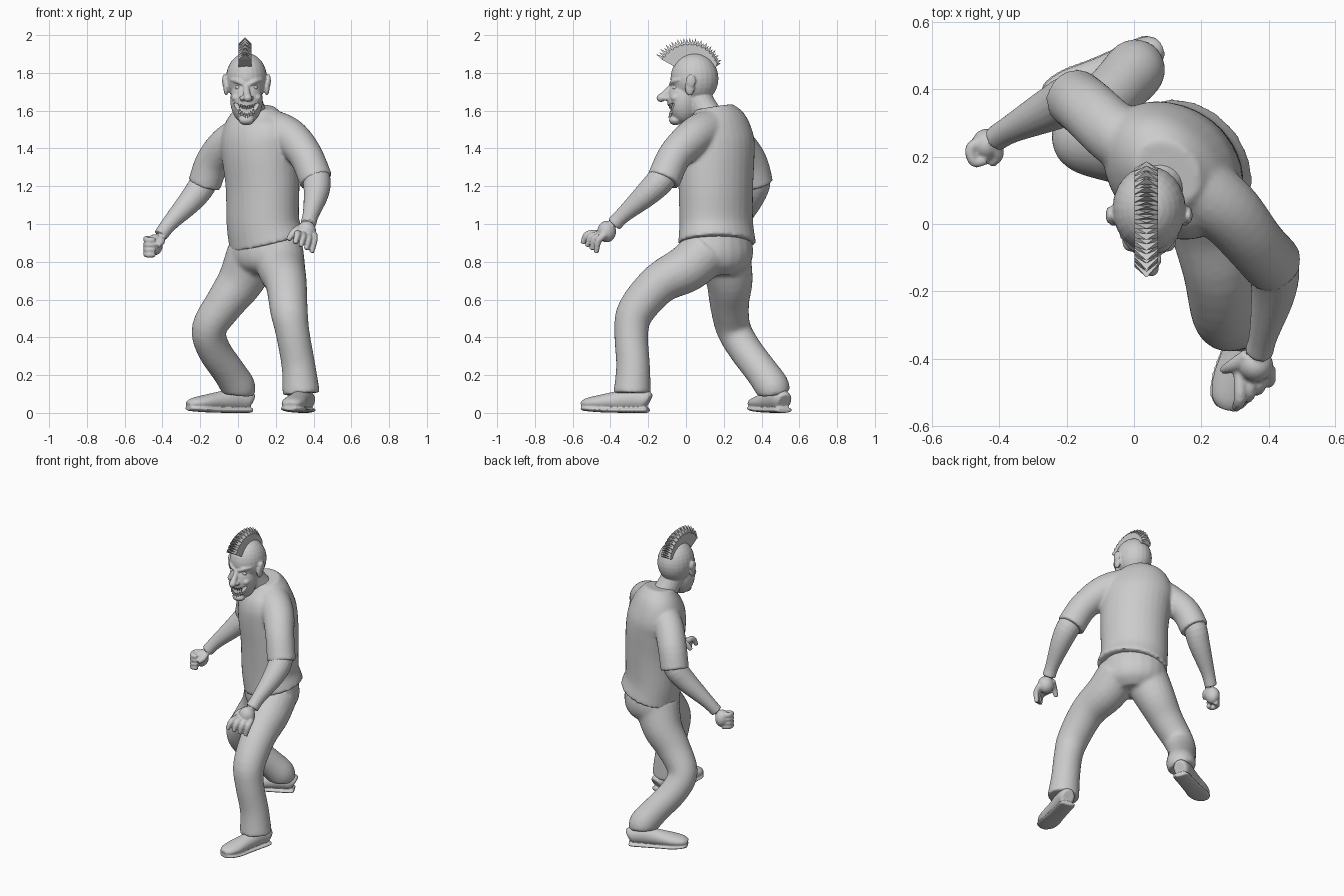
import bpy, bmesh, math
from mathutils import Vector, Matrix

default_cube = bpy.data.objects.get("Cube")
if default_cube:
    bpy.data.objects.remove(default_cube, do_unlink=True)

# One clay colour for the whole figure
clay = bpy.data.materials.new("clay_grey")
clay.use_nodes = True
CLAY = (0.6, 0.6, 0.6, 1)
clay.diffuse_color = CLAY
clay.node_tree.nodes["Principled BSDF"].inputs["Base Color"].default_value = CLAY

LATERAL = Vector((0.69, -0.72, 0))   # body's own sideways direction


def spline(points, steps):
    """Catmull-Rom samples through points of any dimension."""
    pts = [Vector(p) for p in points]
    pts = [pts[0] * 2 - pts[1]] + pts + [pts[-1] * 2 - pts[-2]]
    out = []
    for p, q, r, s in zip(pts, pts[1:], pts[2:], pts[3:]):
        for k in range(steps):
            t = k / steps
            out.append((q * 2 + (r - p) * t + (p * 2 - q * 5 + r * 4 - s) * t * t
                        + (q * 3 - p - r * 3 + s) * t ** 3) / 2)
    return out + [pts[-2]]


def tube(bm, points, hint=None, steps=4, sides=20):
    """Closed loft through (x, y, z, radius[, second radius]) stations."""
    stations = spline([tuple(p) + (p[3],) if len(p) == 4 else p for p in points], steps)
    centres = [Vector(s[:3]) for s in stations]
    last, rings, side = len(stations) - 1, [], hint
    for i, s in enumerate(stations):
        axis = (centres[min(i + 1, last)] - centres[max(i - 1, 0)]).normalized()
        side = side or axis.orthogonal()
        side = (side - axis * side.dot(axis)).normalized()
        depth = axis.cross(side)
        ring = []
        for k in range(sides):
            a = math.tau * k / sides
            ring.append(bm.verts.new(centres[i] + side * s[3] * math.cos(a)
                                     + depth * s[4] * math.sin(a)))
        rings.append(ring)
    for lower, upper in zip(rings, rings[1:]):
        for k in range(sides):
            n = (k + 1) % sides
            bm.faces.new((lower[k], lower[n], upper[n], upper[k]))
    bm.faces.new(rings[0][::-1])
    bm.faces.new(rings[-1])


def blob(bm, centre, radii):
    matrix = Matrix.Translation(centre) @ Matrix.Diagonal((*radii, 1))
    bmesh.ops.create_uvsphere(bm, u_segments=24, v_segments=16, radius=1, matrix=matrix)


def finish(bm, name, voxel=None, soften=4, cutter=None, smooth=True):
    """Fuse the pieces into one skin, then shade and colour it."""
    bmesh.ops.recalc_face_normals(bm, faces=bm.faces)
    mesh = bpy.data.meshes.new(name)
    bm.to_mesh(mesh)
    bm.free()
    ob = bpy.data.objects.new(name, mesh)
    bpy.context.scene.collection.objects.link(ob)
    if voxel:
        fuse = ob.modifiers.new("fuse", 'REMESH')
        fuse.mode, fuse.voxel_size = 'VOXEL', voxel
        relax = ob.modifiers.new("relax", 'SMOOTH')
        relax.factor, relax.iterations = 0.5, soften
    if cutter:
        cut = ob.modifiers.new("cut", 'BOOLEAN')
        cut.operation, cut.object = 'DIFFERENCE', cutter
    if ob.modifiers:
        graph = bpy.context.evaluated_depsgraph_get()
        baked = bpy.data.meshes.new_from_object(ob.evaluated_get(graph))
        ob.modifiers.clear()
        ob.data = baked
    ob.data.materials.clear()
    ob.data.materials.append(clay)
    if smooth:
        ob.data.shade_smooth()
        ob.data.set_sharp_from_angle(angle=math.radians(50))
    return ob


# Shirt: torso, and one yoke running from sleeve to sleeve
bm = bmesh.new()
tube(bm, [(.155, .165, .898, .222, .187), (.132, .16, 1.01, .21, .177),
          (.13, .158, 1.2, .212, .18), (.117, .158, 1.36, .22, .185),
          (.105, .16, 1.46, .222, .175), (.1, .16, 1.55, .185, .14),
          (.098, .15, 1.62, .105, .09)], LATERAL, sides=32)
tube(bm, [(.414, -.12, 1.23, .09), (.36, -.06, 1.36, .09), (.285, .03, 1.45, .1),
          (.2, .1, 1.49, .108), (.1, .175, 1.5, .113), (.01, .225, 1.465, .1),
          (-.065, .275, 1.42, .093), (-.135, .34, 1.33, .09),
          (-.178, .375, 1.21, .089)])
finish(bm, "shirt", .01, 5)

# Trousers: pelvis, leading left leg, trailing right leg
bm = bmesh.new()
tube(bm, [(.14, .165, .98, .18, .15), (.14, .168, .86, .203, .172),
          (.14, .17, .78, .18, .155), (.14, .17, .73, .11, .1)], LATERAL)
tube(bm, [(.215, .115, .86, .132), (.23, .005, .765, .127), (.255, -.14, .685, .11),
          (.27, -.265, .54, .1), (.29, -.29, .42, .09),
          (.32, -.28, .25, .09), (.335, -.285, .1, .1)])
tube(bm, [(.075, .205, .83, .14), (.015, .23, .7, .124), (-.07, .23, .58, .105),
          (-.152, .25, .45, .093), (-.13, .31, .34, .089),
          (-.05, .4, .22, .088), (0, .455, .14, .092), (0, .465, .1, .085)])
finish(bm, "trousers", .01, 12)


# Shoes: rounded upper on a slightly wider sole
def shoe(name, heel, toe):
    heel, toe = Vector(heel), Vector(toe)
    along = (toe - heel).normalized()
    across = Vector((-along.y, along.x, 0))
    form = [(0, .038, .09), (.06, .05, .11), (.25, .052, .12), (.5, .055, .1),
            (.75, .063, .078), (.92, .053, .058), (1, .028, .036)]
    upper, sole = [], []
    for t, w, h in form:
        p = heel.lerp(toe, t)
        lift = .012 * t ** 4
        upper.append((p.x, p.y, .012 + lift + h / 2, w, h / 2))
        sole.append((p.x, p.y, .015 + lift, w + .005, .015))
    bm = bmesh.new()
    tube(bm, upper, across)
    tube(bm, sole, across)
    finish(bm, name, .006, 3)


shoe("left_shoe", (.365, -.2, 0), (.275, -.55, 0))
shoe("right_shoe", (.065, .52, 0), (-.265, .36, 0))

# Left arm reaching forward with spread fingers
bm = bmesh.new()
tube(bm, [(.36, -.06, 1.36, .06), (.412, -.12, 1.25, .074), (.415, -.2, 1.165, .067),
          (.385, -.33, 1.05, .043), (.372, -.38, 1, .042)])
blob(bm, (.362, -.42, .96), (.052, .05, .057))
for i in range(4):
    x = .402 - .029 * i
    tube(bm, [(x, -.43, .945, .02), (x, -.465 - .018 * i, .91 + .012 * i, .019),
              (x - .012, -.475 - .024 * i, .848 + .016 * i, .013)], sides=10)
tube(bm, [(.34, -.39, .985, .022), (.295, -.42, .955, .02),
          (.265, -.435, .915, .013)], sides=10)
finish(bm, "left_arm", .006, 2)

# Right arm hanging back with a loose fist
bm = bmesh.new()
tube(bm, [(-.135, .34, 1.33, .06), (-.175, .375, 1.23, .072), (-.24, .345, 1.135, .067),
          (-.36, .285, 1.005, .043), (-.41, .255, .94, .038)])
blob(bm, (-.44, .235, .89), (.042, .048, .056))
for i in range(4):
    z = .92 - .026 * i
    tube(bm, [(-.45, .25, z, .017), (-.485, .225, z, .017),
              (-.475, .185, z - .005, .016), (-.44, .19, z - .005, .014)], sides=10)
tube(bm, [(-.41, .25, .93, .02), (-.405, .205, .905, .018), (-.425, .178, .885, .013)], sides=10)
finish(bm, "right_arm", .006, 2)

# Head: skull, jaw, neck and nose, then mirrored brows, cheeks and ears
MID = .045
bm = bmesh.new()
tube(bm, [(MID - .064, -.055, 1.642, .006), (MID - .036, -.09, 1.612, .022),
          (MID, -.105, 1.598, .03), (MID + .036, -.09, 1.612, .022),
          (MID + .064, -.055, 1.642, .006)])
mouth_cutter = finish(bm, "mouth_cutter")
mouth_cutter.hide_render = True

bm = bmesh.new()
blob(bm, (MID, .045, 1.77), (.109, .127, .135))
blob(bm, (MID, -.012, 1.655), (.086, .087, .125))
blob(bm, (MID, -.055, 1.55), (.042, .035, .027))
tube(bm, [(.09, .14, 1.54, .078), (.065, .09, 1.62, .073), (MID, .05, 1.7, .073)])
tube(bm, [(MID, -.068, 1.745, .012), (MID, -.092, 1.71, .016),
          (MID + .004, -.118, 1.68, .02), (MID + .007, -.132, 1.668, .022)])
blob(bm, (MID + .007, -.132, 1.667), (.022, .024, .021))
for s in (-1, 1):
    tube(bm, [(MID + s * .012, -.078, 1.738, .011), (MID + s * .045, -.068, 1.755, .013),
              (MID + s * .08, -.03, 1.764, .011)])
    blob(bm, (MID + s * .056, -.052, 1.668), (.024, .03, .022))
    blob(bm, (MID + s * .022, -.106, 1.666), (.015, .02, .014))
    blob(bm, (MID + s * .108, .02, 1.725), (.014, .026, .045))
    blob(bm, (MID + s * .117, .026, 1.757), (.012, .026, .036))
finish(bm, "head", .005, 3, mouth_cutter)
bpy.data.objects.remove(mouth_cutter, do_unlink=True)

# Eyes
bm = bmesh.new()
for s in (-1, 1):
    blob(bm, (MID + s * .042, -.055, 1.722), (.018, .017, .014))
finish(bm, "eyes")

# Pointed teeth following the curve of the grin
bm = bmesh.new()
for row in (-1, 1):
    for i in range(-3, 4):
        dx = i * .012
        y = -.008 - .078 * math.sqrt(1 - (dx / .084) ** 2)
        z = 1.598 + dx * dx * 11 - row * (.024 - abs(dx) * .25)
        turn = Matrix.Rotation(math.pi if row < 0 else 0, 4, 'X')
        bmesh.ops.create_cone(bm, cap_ends=True, segments=8, radius1=.0075, radius2=.002,
                              depth=.024, matrix=Matrix.Translation((MID + dx, y, z)) @ turn)
finish(bm, "teeth")

# Mohawk: a fan of pointed plates over the skull
bm = bmesh.new()
COUNT = 28
for i in range(COUNT):
    t = i / (COUNT - 1)
    angle = math.radians(150 - 128 * t)
    out = Vector((0, math.cos(angle), math.sin(angle)))
    along = Vector((0, -out.z, out.y))
    hub = Vector((MID - .008, .03, 1.79))
    tip = .218 - .045 * t - (.008 if i % 2 else 0)
    corners = [hub + out * tip]
    for radius, thick in ((.09, .008), (.09 + (tip - .09) * .68, .009)):
        for sx in (-1, 1):
            for sy in (-1, 1):
                corners.append(hub + out * radius + along * thick * sy
                               + Vector((sx * .035, 0, 0)))
    bmesh.ops.convex_hull(bm, input=[bm.verts.new(c) for c in corners])
finish(bm, "mohawk", smooth=False)
